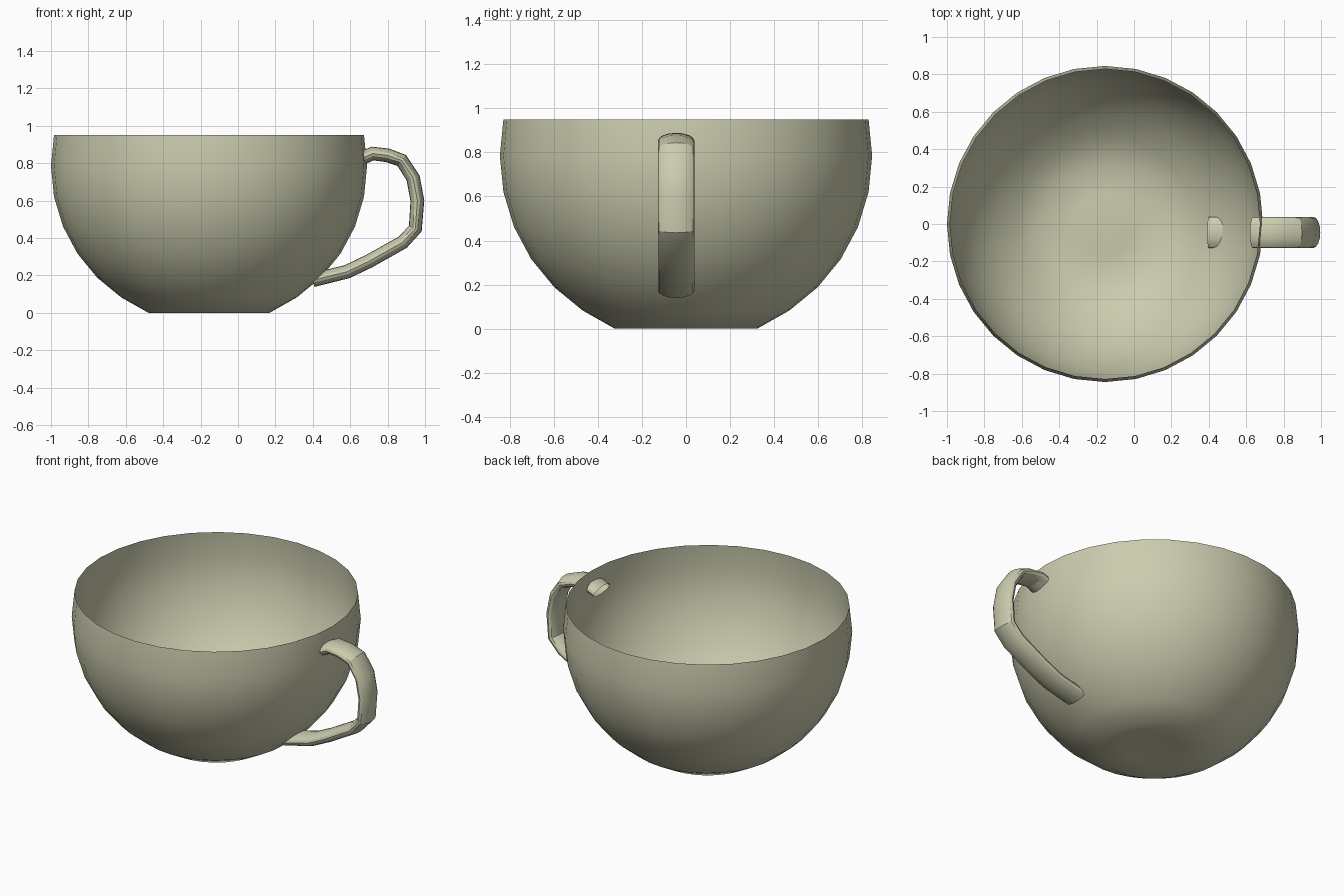
import bpy, bmesh, math
from mathutils import Vector

if "Cube" in bpy.data.objects:
    bpy.data.objects.remove(bpy.data.objects["Cube"])

clay = bpy.data.materials.new("pale olive ceramic")
clay.diffuse_color = (0.60, 0.60, 0.43, 1)
clay.use_nodes = True
clay.node_tree.nodes["Principled BSDF"].inputs["Base Color"].default_value = clay.diffuse_color


def finish(name, bm, angle):
    bmesh.ops.recalc_face_normals(bm, faces=bm.faces[:])
    mesh = bpy.data.meshes.new(name)
    bm.to_mesh(mesh)
    bm.free()
    mesh.materials.append(clay)
    obj = bpy.data.objects.new(name, mesh)
    bpy.context.collection.objects.link(obj)
    bpy.ops.object.select_all(action='DESELECT')
    obj.select_set(True)
    bpy.context.view_layer.objects.active = obj
    bpy.ops.object.shade_smooth_by_angle(angle=math.radians(angle))
    return obj


def bridge(bm, a, b):
    n = len(a)
    for i in range(n):
        bm.faces.new((a[i], a[(i + 1) % n], b[(i + 1) % n], b[i]))


# Bowl: thin open shell, a cut sphere with a flattened base
R, CX, CZ, SEG = 0.845, -0.155, 0.785, 32
bm = bmesh.new()
previous = None
for k in range(1, -8, -1):
    lat = math.radians(11.25 * k)
    r, z = R * math.cos(lat), CZ + R * math.sin(lat)
    if k <= -6:
        z = 0.0 if k == -6 else 0.008
    ring = [bm.verts.new((CX + r * math.cos(2 * math.pi * i / SEG),
                          r * math.sin(2 * math.pi * i / SEG), z)) for i in range(SEG)]
    if previous:
        bridge(bm, previous, ring)
    previous = ring
centre = bm.verts.new((CX, 0, 0.015))
for i in range(SEG):
    bm.faces.new((previous[i], previous[(i + 1) % SEG], centre))
finish("cup_bowl", bm, 40)

# Handle: open elliptical tube swept along a path, ends poking through the wall
path = [(0.635, 0.815), (0.72, 0.852), (0.80, 0.842), (0.875, 0.815), (0.936, 0.722),
        (0.959, 0.60), (0.948, 0.45), (0.88, 0.377), (0.70, 0.276), (0.583, 0.22),
        (0.40, 0.175)]
pts = [Vector((x, 0, z)) for x, z in path]
HY, WIDE, THICK, SIDES = -0.045, 0.083, 0.037, 16
bm = bmesh.new()
previous = None
for j, p in enumerate(pts):
    before = (p - pts[j - 1]).normalized() if j else Vector()
    after = (pts[j + 1] - p).normalized() if j < len(pts) - 1 else Vector()
    t = (before + after).normalized()
    normal = Vector((-t.z, 0, t.x))
    ring = []
    for i in range(SIDES):
        a = 2 * math.pi * i / SIDES
        co = p + normal * THICK * math.sin(a) + Vector((0, HY + WIDE * math.cos(a), 0))
        ring.append(bm.verts.new(co))
    if previous:
        bridge(bm, previous, ring)
    previous = ring
finish("cup_handle", bm, 30)
